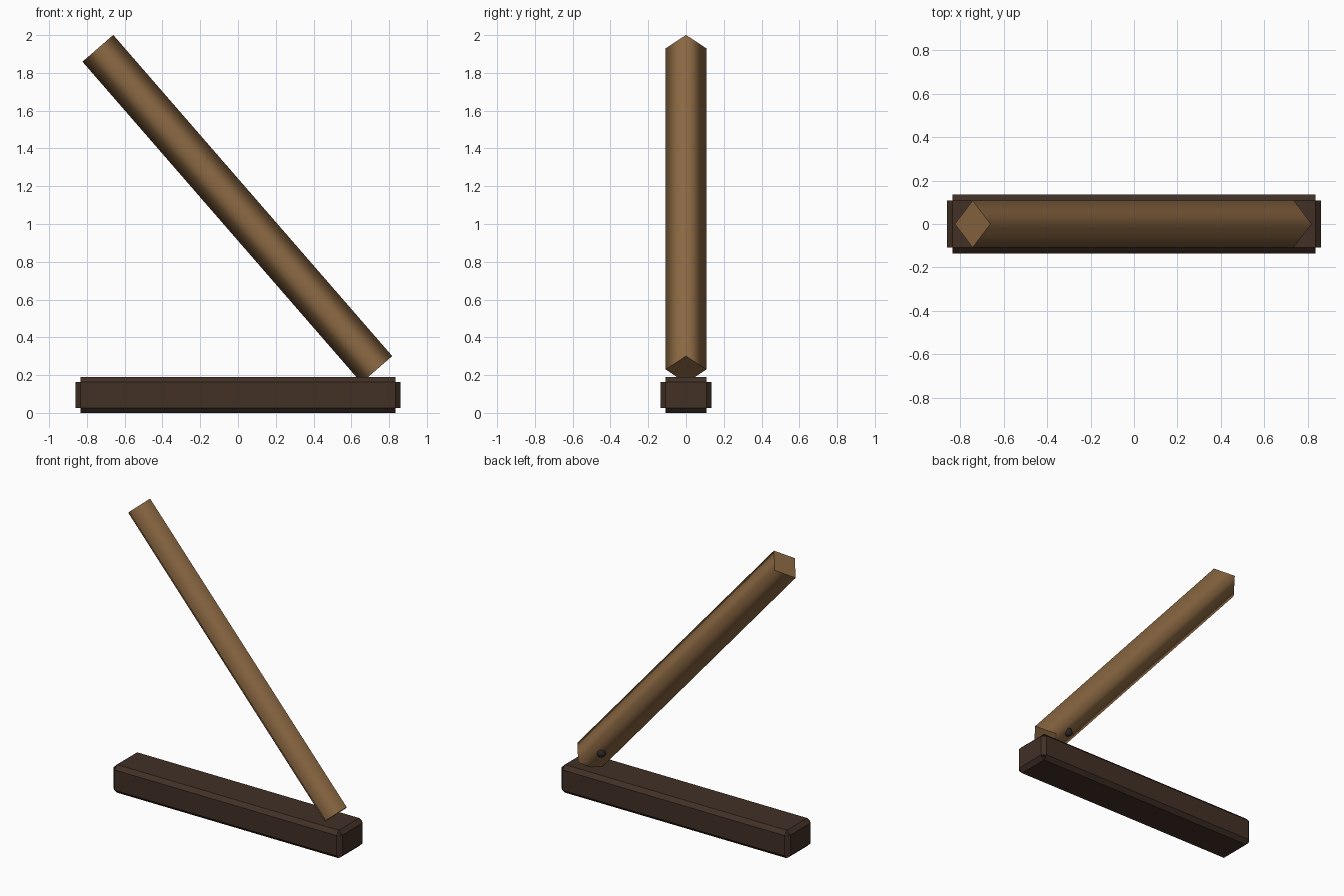
import bpy, bmesh, math
from mathutils import Vector

if "Cube" in bpy.data.objects:
    bpy.data.objects.remove(bpy.data.objects["Cube"])


def material(name, rgb):
    m = bpy.data.materials.new(name)
    m.diffuse_color = (*rgb, 1)
    m.use_nodes = True
    m.node_tree.nodes["Principled BSDF"].inputs["Base Color"].default_value = m.diffuse_color
    return m


def add_object(name, bm, mat):
    me = bpy.data.meshes.new(name)
    bm.to_mesh(me)
    bm.free()
    me.materials.append(mat)
    ob = bpy.data.objects.new(name, me)
    bpy.context.collection.objects.link(ob)
    return ob


dark_wood = material("dark brown wood", (0.054, 0.030, 0.0195))
light_wood = material("light brown wood", (0.262, 0.141, 0.056))
dark_metal = material("dark metal", (0.025, 0.020, 0.020))

# base: chamfered bar with open corner triangles
bm = bmesh.new()
bmesh.ops.create_cube(bm, size=1)
for v in bm.verts:
    v.co = Vector((v.co.x * 1.72, v.co.y * 0.27, v.co.z * 0.19 + 0.095))
bmesh.ops.bevel(bm, geom=bm.edges[:], offset=0.026, segments=1,
                affect='EDGES', clamp_overlap=True)
corners = [f for f in bm.faces if len(f.verts) == 3]
bmesh.ops.delete(bm, geom=corners, context='FACES_ONLY')
add_object("base_bar", bm, dark_wood)

# lever: four-sided bar on edge, smooth along its sides
top, bottom = Vector((-0.742, 0, 1.93)), Vector((0.735, 0, 0.23))
axis = (top - bottom).normalized()
# tilt about y, so the section's edges stay on the y axis
tilt = Vector((0, 0, 1)).rotation_difference(axis)
bm = bmesh.new()
bmesh.ops.create_cone(bm, cap_ends=True, segments=4, radius1=0.108, radius2=0.108,
                      depth=(top - bottom).length)
# put the four edges on the local axes so the section is a diamond
for v in bm.verts:
    angle = round(math.atan2(v.co.y, v.co.x) / (math.pi / 4) - 0.25) * math.pi / 4
    if abs(abs(v.co.x) - abs(v.co.y)) < 0.01:
        angle += math.pi / 4
    v.co.x, v.co.y = 0.108 * math.cos(angle), 0.108 * math.sin(angle)
bm.normal_update()
for f in bm.faces:
    f.smooth = abs(f.normal.z) < 0.5
for e in bm.edges:
    if abs(e.verts[0].co.z - e.verts[1].co.z) < 0.01:
        e.smooth = False
for v in bm.verts:
    v.co = tilt @ v.co + (top + bottom) / 2
add_object("leaning_lever", bm, light_wood)

# pivot knob on the lower rear face of the lever
bm = bmesh.new()
bmesh.ops.create_uvsphere(bm, u_segments=12, v_segments=8, radius=0.028)
for v in bm.verts:
    v.co += Vector((0.594, 0.06, 0.313))
for f in bm.faces:
    f.smooth = True
add_object("pivot_knob", bm, dark_metal)
